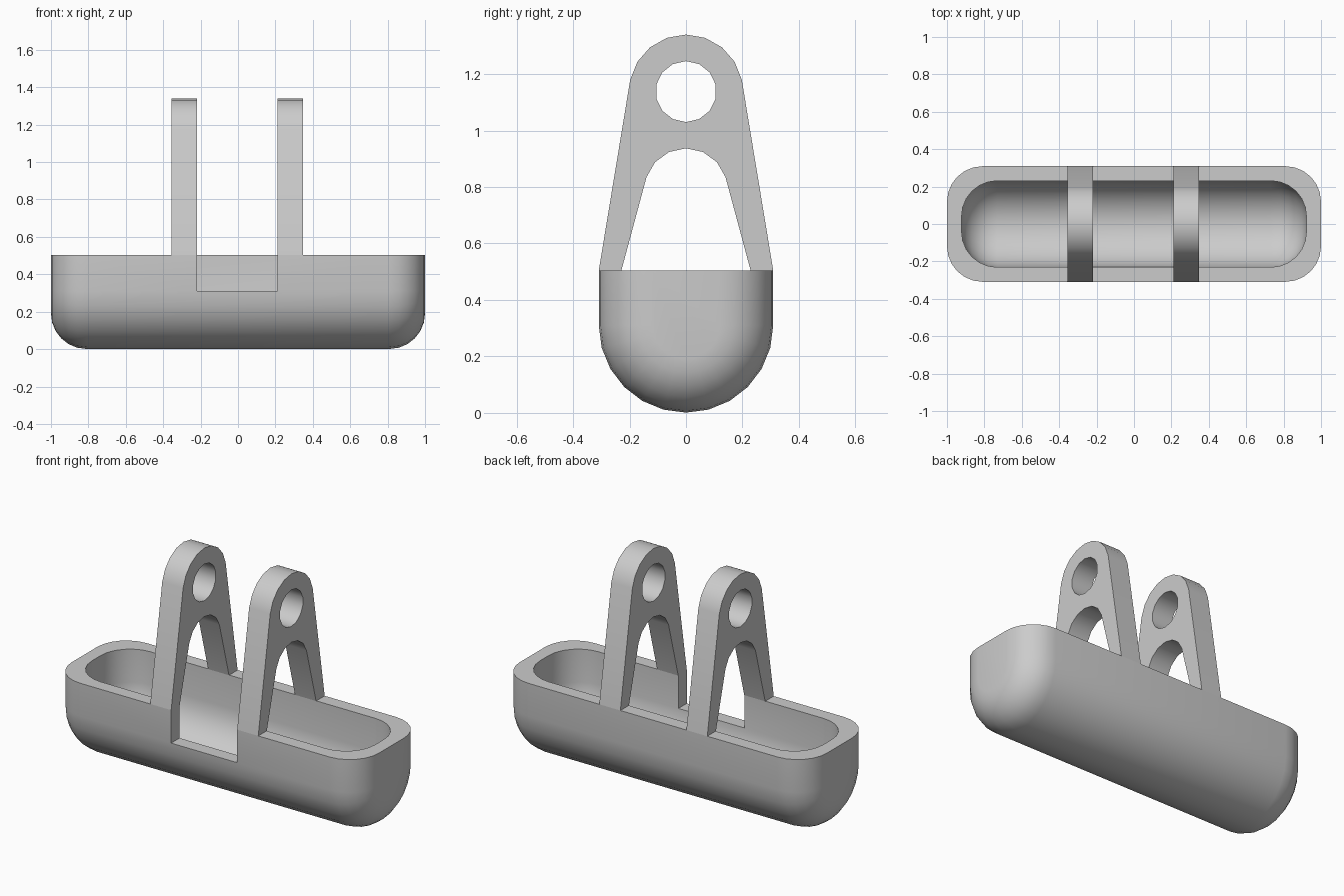
import bpy, math

if "Cube" in bpy.data.objects:
    bpy.data.objects.remove(bpy.data.objects["Cube"], do_unlink=True)

RIM, AXIS = 0.504, 0.31      # rim height, centre height of the round belly

grey = bpy.data.materials.new("plain grey")
grey.use_nodes = True
grey.diffuse_color = (0.6, 0.6, 0.6, 1)
grey.node_tree.nodes["Principled BSDF"].inputs["Base Color"].default_value = (0.6, 0.6, 0.6, 1)


def activate(obj):
    bpy.ops.object.select_all(action='DESELECT')
    obj.select_set(True)
    bpy.context.view_layer.objects.active = obj


def arc(cy, radius, start, end, steps):
    """Points on a circle centred at (0, cy), angles in degrees."""
    angles = [math.radians(start + (end - start) * i / steps) for i in range(steps + 1)]
    return [(radius * math.cos(a), cy + radius * math.sin(a)) for a in angles]


def trough(name, length, radius, corner, top):
    """Solid U-section bar with rounded ends, lofted along x."""
    steps = 6
    ends = [math.radians(90 * i / steps) for i in range(steps + 1)]
    half = [(length - corner + corner * math.cos(a), radius - corner + corner * math.sin(a))
            for a in ends]
    stations = [(-x, r) for x, r in half] + half[::-1]
    verts, faces = [], []
    for x, r in stations:
        section = [(r, top)] + arc(AXIS, r, 0, -180, 12) + [(-r, top)]
        verts += [(x, y, z) for y, z in section]
    n = len(section)
    for s in range(len(stations) - 1):
        a, b = s * n, (s + 1) * n
        faces += [(a + i, a + i + 1, b + i + 1, b + i) for i in range(n - 1)]
    last = len(verts) - n
    faces += [tuple(range(n))[::-1], tuple(range(last, last + n))]
    # flat top
    faces.append(tuple(range(0, last + 1, n)) + tuple(range(last + n - 1, 0, -n)))
    mesh = bpy.data.meshes.new(name)
    mesh.from_pydata(verts, [], faces)
    obj = bpy.data.objects.new(name, mesh)
    bpy.context.collection.objects.link(obj)
    activate(obj)
    bpy.ops.object.mode_set(mode='EDIT')
    bpy.ops.mesh.select_all(action='SELECT')
    bpy.ops.mesh.normals_make_consistent(inside=False)
    bpy.ops.object.mode_set(mode='OBJECT')
    return obj


def carve(obj, cutter):
    cutter.hide_render = True
    mod = obj.modifiers.new("carve", 'BOOLEAN')
    mod.operation, mod.solver, mod.object = 'DIFFERENCE', 'EXACT', cutter
    activate(obj)
    bpy.ops.object.modifier_apply(modifier=mod.name)
    bpy.data.objects.remove(cutter, do_unlink=True)


def finish(obj):
    obj.data.materials.clear()
    obj.data.materials.append(grey)
    activate(obj)
    bpy.ops.object.shade_smooth_by_angle(angle=math.radians(32))


def bracket(name, x0, x1):
    """Tapered A-shaped upright with an eye at the top, standing on the rim."""
    outline = ([(0.309, RIM)] + arc(1.138, 0.202, 12, 168, 8) + [(-0.309, RIM), (-0.229, RIM)]
               + arc(0.79, 0.147, 162, 18, 6) + [(0.229, RIM)])
    eye = arc(1.138, 0.108, 90, 450, 14)[:-1]
    curve = bpy.data.curves.new(name, 'CURVE')
    curve.dimensions, curve.fill_mode = '2D', 'BOTH'
    curve.extrude = (x1 - x0) / 2
    for points in (outline, eye):
        spline = curve.splines.new('POLY')
        spline.points.add(len(points) - 1)
        for p, (y, z) in zip(spline.points, points):
            p.co = (y, z, 0, 1)
        spline.use_cyclic_u = True
    obj = bpy.data.objects.new(name, curve)
    bpy.context.collection.objects.link(obj)
    obj.location.x = (x0 + x1) / 2
    obj.rotation_euler = (math.pi / 2, 0, math.pi / 2)
    activate(obj)
    bpy.ops.object.convert(target='MESH')
    obj = bpy.context.object
    activate(obj)
    # weld caps to sides
    bpy.ops.object.mode_set(mode='EDIT')
    bpy.ops.mesh.select_all(action='SELECT')
    bpy.ops.mesh.remove_doubles(threshold=0.0005)
    bpy.ops.mesh.normals_make_consistent(inside=False)
    bpy.ops.object.mode_set(mode='OBJECT')
    finish(obj)


# Hollow tub
tub = trough("tub", 1.0, 0.309, 0.19, RIM)
carve(tub, trough("cavity_cutter", 0.922, 0.231, 0.19, RIM + 0.1))

# Notch through the front wall, between the brackets
bpy.ops.mesh.primitive_cube_add(size=1, location=(-0.004, -0.3, AXIS + 0.2))
notch = bpy.context.object
notch.name = "notch_cutter"
notch.scale = (0.43, 0.4, 0.4)
bpy.context.view_layer.update()
carve(tub, notch)
finish(tub)

# Pair of uprights
bracket("right_bracket", -0.355, -0.219)
bracket("left_bracket", 0.211, 0.348)
